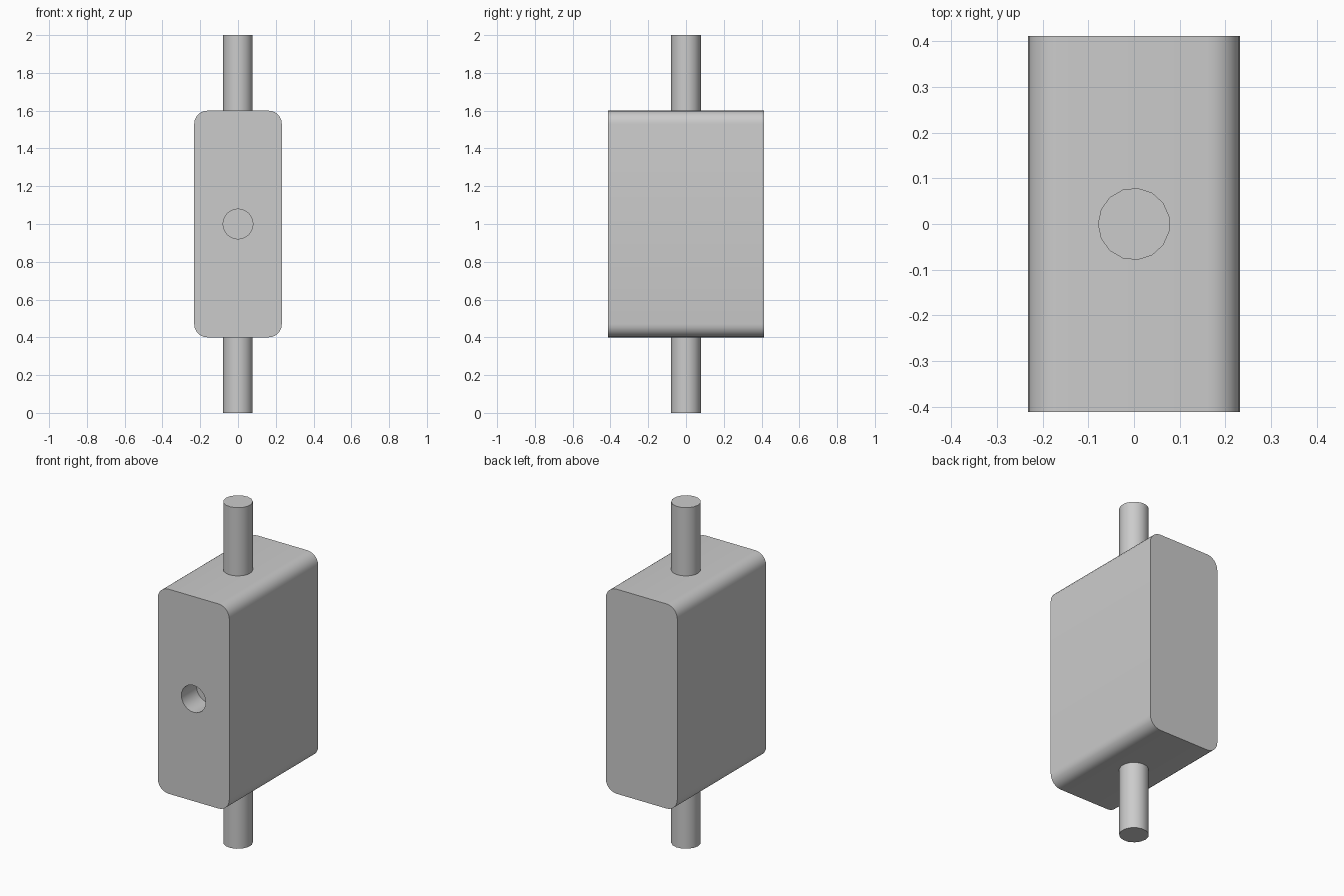
import bpy, bmesh, math
from mathutils import Matrix

old = bpy.data.objects.get("Cube")
if old:
    bpy.data.objects.remove(old, do_unlink=True)

# Single plain grey
grey = bpy.data.materials.new("light_grey")
grey.use_nodes = True
colour = (0.6, 0.6, 0.6, 1)
grey.diffuse_color = colour
grey.node_tree.nodes["Principled BSDF"].inputs["Base Color"].default_value = colour

HALF_X, HALF_Y, BOTTOM, TOP = 0.232, 0.412, 0.4, 1.6
RADIUS, HOLE_DEPTH = 0.079, 0.14


def make_object(name, bm):
    mesh = bpy.data.meshes.new(name)
    bmesh.ops.recalc_face_normals(bm, faces=bm.faces)
    bm.to_mesh(mesh)
    bm.free()
    mesh.materials.append(grey)
    obj = bpy.data.objects.new(name, mesh)
    bpy.context.collection.objects.link(obj)
    return obj


def cylinder(name, length, matrix, sides):
    bm = bmesh.new()
    bmesh.ops.create_cone(bm, cap_ends=True, segments=sides, radius1=RADIUS,
                          radius2=RADIUS, depth=length, matrix=matrix)
    return make_object(name, bm)


def smooth(obj):
    bpy.ops.object.select_all(action="DESELECT")
    obj.select_set(True)
    bpy.context.view_layer.objects.active = obj
    bpy.ops.object.shade_smooth_by_angle(angle=math.radians(35))


# Block with its four front-to-back edges rounded
bm = bmesh.new()
size = Matrix.Diagonal((2 * HALF_X, 2 * HALF_Y, TOP - BOTTOM, 1))
bmesh.ops.create_cube(bm, size=1, matrix=Matrix.Translation((0, 0, 1)) @ size)
long_edges = [e for e in bm.edges
              if abs(e.verts[0].co.y - e.verts[1].co.y) > HALF_Y]
bmesh.ops.bevel(bm, geom=long_edges, offset=0.07, offset_type="OFFSET",
                segments=6, profile=0.5, affect="EDGES")
body = make_object("body", bm)

# Blind round socket in the front
turn = Matrix.Rotation(math.pi / 2, 4, "X")
cutter = cylinder("socket_cutter", 2 * HOLE_DEPTH,
                  Matrix.Translation((0, -HALF_Y, 1)) @ turn, 24)
cutter.hide_render = True
cut = body.modifiers.new("socket", "BOOLEAN")
cut.operation = "DIFFERENCE"
cut.solver = "EXACT"
cut.object = cutter
bpy.context.view_layer.objects.active = body
bpy.ops.object.modifier_apply(modifier=cut.name)
bpy.data.objects.remove(cutter, do_unlink=True)
smooth(body)

# Rods above and below the block
for name, low, high in (("upper_rod", TOP, 2), ("lower_rod", 0, BOTTOM)):
    place = Matrix.Translation((0, 0, (low + high) / 2))
    spin = Matrix.Rotation(math.pi / 2, 4, "Z")
    smooth(cylinder(name, high - low, place @ spin, 15))
